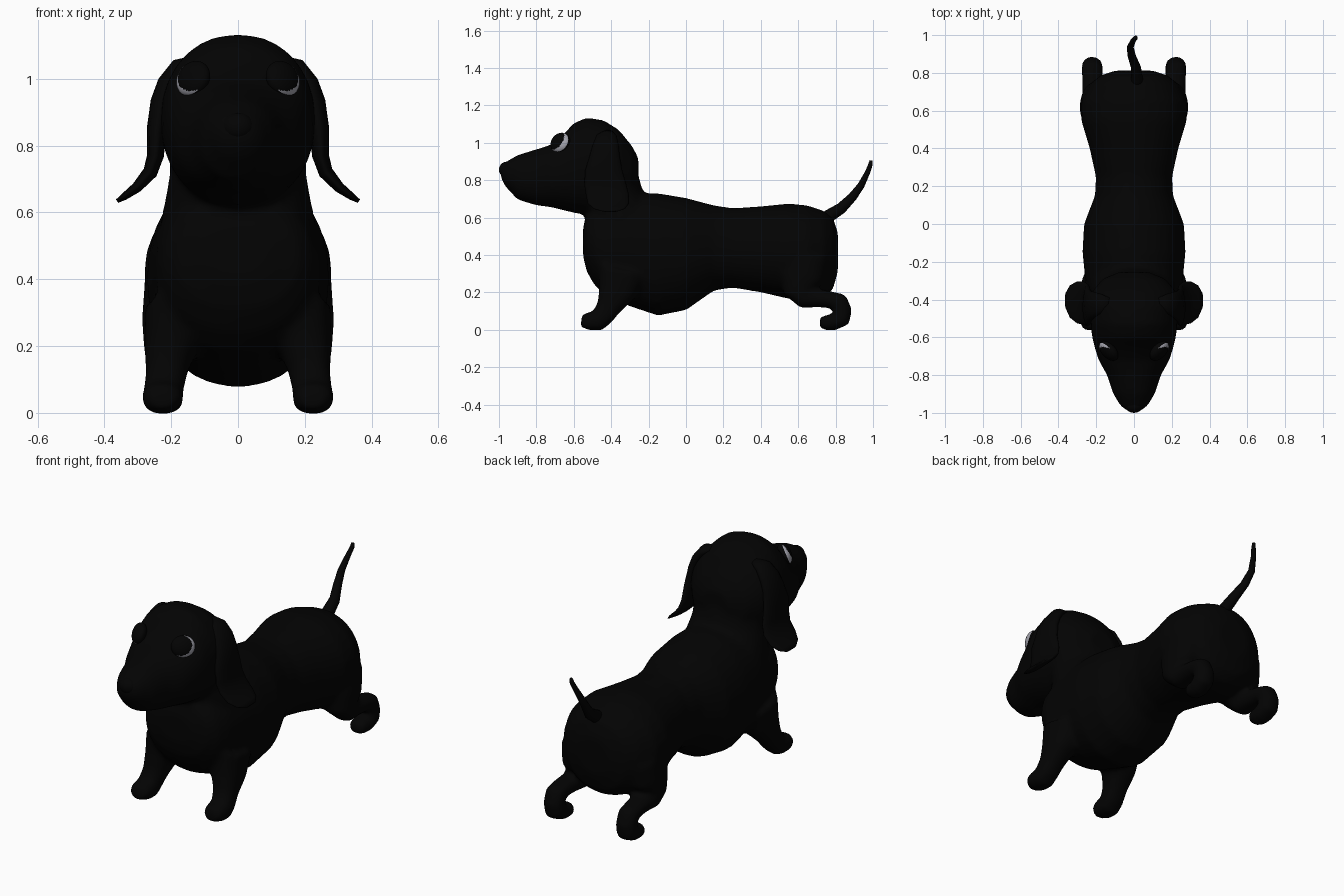
import bpy, bmesh, math
from mathutils import Vector

cube = bpy.data.objects.get("Cube")
if cube:
    bpy.data.objects.remove(cube, do_unlink=True)


def material(name, r, g, b, rough=0.8):
    m = bpy.data.materials.new(name)
    m.use_nodes = True
    m.diffuse_color = (r, g, b, 1)
    node = m.node_tree.nodes["Principled BSDF"]
    node.inputs["Base Color"].default_value = (r, g, b, 1)
    node.inputs["Roughness"].default_value = rough
    return m


coat = material("black coat", 0.0009, 0.0009, 0.0009)
eye_white = material("eye white", 0.36, 0.36, 0.41)
X, Y, Z = Vector((1, 0, 0)), Vector((0, 1, 0)), Vector((0, 0, 1))


def loft(bm, points, side=X, up=None, sides=20, power=2.0):
    """Closed tube through (x, y, z, radius along side, radius across).
    Rings face along the path unless up fixes their second axis."""
    centres = [Vector(p[:3]) for p in points]
    rings = []
    for i, p in enumerate(points):
        tangent = centres[min(i + 1, len(points) - 1)] - centres[max(i - 1, 0)]
        across = up or tangent.cross(side).normalized()
        ring = []
        for k in range(sides):
            a = 2 * math.pi * k / sides
            c, s = math.cos(a), math.sin(a)
            c = math.copysign(abs(c) ** (2 / power), c)
            s = math.copysign(abs(s) ** (2 / power), s)
            ring.append(bm.verts.new(centres[i] + side * c * p[3] + across * s * p[4]))
        rings.append(ring)
    for a, b in zip(rings, rings[1:]):
        for k in range(sides):
            n = (k + 1) % sides
            bm.faces.new((a[k], a[n], b[n], b[k]))
    bm.faces.new(rings[0][::-1])
    bm.faces.new(rings[-1])


def trunk(bm, profile, power):
    """Loft along y with upright rings from (y, top, bottom, half width)."""
    loft(bm, [(0, y, (t + b) / 2, w, (t - b) / 2) for y, t, b, w in profile],
         up=Z, sides=28, power=power)


def finish(bm, name, mats=(coat,)):
    bmesh.ops.recalc_face_normals(bm, faces=bm.faces)
    for f in bm.faces:
        f.smooth = True
    mesh = bpy.data.meshes.new(name)
    bm.to_mesh(mesh)
    bm.free()
    obj = bpy.data.objects.new(name, mesh)
    for m in mats:
        mesh.materials.append(m)
    bpy.context.scene.collection.objects.link(obj)
    return obj


# Body, neck, head and legs fused into one skin
bm = bmesh.new()
trunk(bm, [(-.55, .55, .39, .1), (-.53, .62, .31, .185), (-.49, .66, .24, .225),
           (-.43, .68, .18, .245), (-.3, .73, .125, .258), (-.15, .73, .075, .273),
           (0, .705, .105, .265), (.15, .665, .21, .207), (.25, .65, .225, .202),
           (.4, .66, .2, .235), (.55, .675, .165, .28), (.65, .665, .155, .28),
           (.74, .635, .175, .235), (.785, .6, .215, .18), (.812, .52, .31, .1)], 2.15)
loft(bm, [(0, -.3, .42, .22, .22), (0, -.34, .58, .23, .19),
          (0, -.385, .7, .207, .16), (0, -.41, .85, .2, .145)])
trunk(bm, [(-.99, .88, .81, .035), (-.965, .897, .765, .07), (-.9, .935, .695, .11),
           (-.8, .965, .665, .143), (-.72, .99, .655, .188), (-.66, 1.04, .64, .207),
           (-.6, 1.105, .625, .222), (-.53, 1.135, .615, .23), (-.44, 1.12, .63, .233),
           (-.36, 1.07, .66, .225), (-.29, .985, .7, .165), (-.255, .92, .77, .08)], 2.15)
for s in (-1, 1):
    # Front leg with paw
    loft(bm, [(s * .19, -.34, .32, .09, .13), (s * .2, -.37, .2, .08, .1),
              (s * .214, -.415, .12, .062, .065), (s * .222, -.445, .072, .06, .058),
              (s * .225, -.47, .048, .062, .055), (s * .226, -.52, .046, .062, .048),
              (s * .226, -.56, .048, .044, .034)], power=2.4)
    # Hind thigh, hock and paw
    loft(bm, [(s * .19, .64, .4, .09, .12), (s * .2, .62, .28, .088, .12),
              (s * .205, .6, .2, .078, .08), (s * .21, .63, .168, .07, .055),
              (s * .215, .7, .168, .06, .048), (s * .22, .77, .162, .056, .045),
              (s * .222, .82, .148, .055, .052), (s * .222, .836, .105, .054, .052),
              (s * .22, .83, .062, .056, .054), (s * .218, .79, .04, .056, .044),
              (s * .217, .74, .038, .052, .04), (s * .217, .715, .038, .036, .026)], power=2.2)
skin = finish(bm, "body")
remesh = skin.modifiers.new("fuse", 'REMESH')
remesh.mode = 'VOXEL'
remesh.voxel_size = 0.016
remesh.use_smooth_shade = True
smooth = skin.modifiers.new("soften", 'SMOOTH')
smooth.factor = 0.5
smooth.iterations = 5

# Tail
bm = bmesh.new()
loft(bm, [(.02, .7, .575, .03, .03), (.015, .77, .612, .032, .034),
          (.01, .83, .65, .027, .03), (-.012, .89, .71, .022, .024),
          (-.02, .935, .77, .018, .019), (-.005, .97, .84, .014, .014),
          (.008, .985, .88, .012, .012), (.01, .99, .905, .008, .008)], sides=12)
finish(bm, "tail")

# Ears and eyes
for s, label in ((1, "left"), (-1, "right")):
    bm = bmesh.new()
    loft(bm, [(s * .13, -.42, 1.055, .03, .015), (s * .175, -.425, 1.035, .055, .028),
              (s * .21, -.43, .985, .07, .032), (s * .23, -.435, .93, .08, .032),
              (s * .243, -.44, .85, .1, .03), (s * .247, -.43, .77, .113, .025),
              (s * .263, -.42, .72, .115, .022), (s * .303, -.415, .675, .11, .016),
              (s * .34, -.41, .648, .085, .011), (s * .362, -.405, .634, .04, .006)],
         side=Y, sides=16)
    finish(bm, label + "_ear")

    # Flattened eye facing outward, with a pale crescent along its rear rim
    bm = bmesh.new()
    bmesh.ops.create_uvsphere(bm, u_segments=48, v_segments=32, radius=1)
    for f in bm.faces:
        c = f.calc_center_median()
        rim = math.hypot(c.x * s + .25, c.y - .12)
        f.material_index = int(c.z > .2 and rim > .93)
    eye = finish(bm, label + "_eye", (coat, eye_white))
    eye.scale = (.062, .056, .034)
    eye.rotation_euler = Vector((s * .65, -.6, .35)).to_track_quat('Z', 'Y').to_euler()
    eye.location = (s * .134, -.672, 1)

# Nose
bm = bmesh.new()
bmesh.ops.create_uvsphere(bm, u_segments=20, v_segments=12, radius=1)
nose = finish(bm, "nose")
nose.scale = (.049, .042, .043)
nose.location = (0, -.958, .856)
